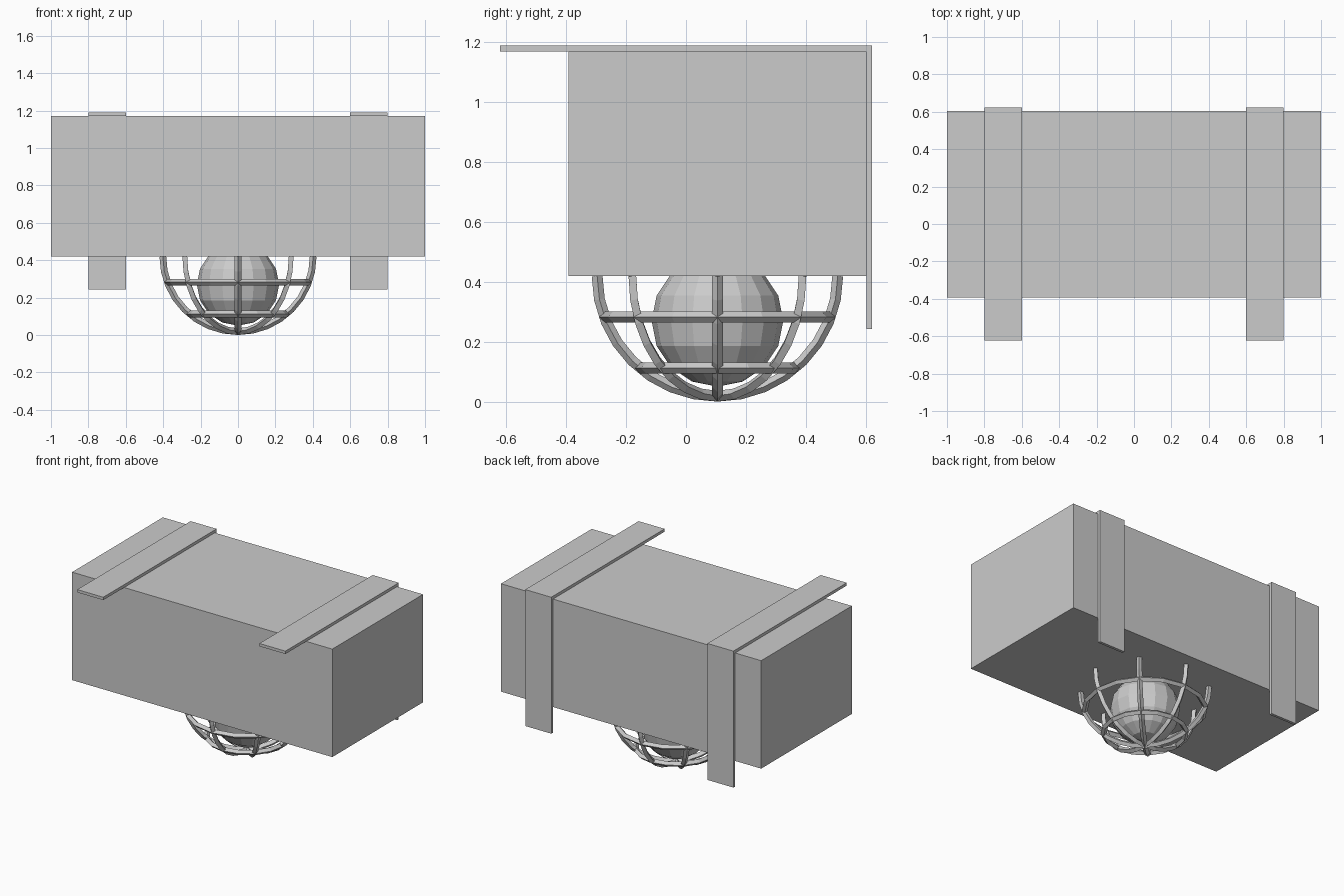
import bpy
from math import sin, cos, pi, radians

if "Cube" in bpy.data.objects:
    bpy.data.objects.remove(bpy.data.objects["Cube"])

CY = 0.105      # centre of box and lamp in y
CAGE_Z = 0.42   # underside of box
CAGE_R = 0.402
BAR = 0.018


def box(name, x, y, z):
    bpy.ops.mesh.primitive_cube_add(size=1, location=[sum(r) / 2 for r in (x, y, z)])
    ob = bpy.context.object
    ob.name = name
    ob.scale = [r[1] - r[0] for r in (x, y, z)]
    return ob


def tube(name, points, cyclic=False):
    cu = bpy.data.curves.new(name, 'CURVE')
    cu.dimensions = '3D'
    cu.bevel_depth = BAR
    cu.bevel_resolution = 0
    cu.use_fill_caps = not cyclic
    sp = cu.splines.new('POLY')
    sp.points.add(len(points) - 1)
    for p, co in zip(sp.points, points):
        p.co = (*co, 1)
    sp.use_cyclic_u = cyclic
    sp.use_smooth = False
    ob = bpy.data.objects.new(name, cu)
    bpy.context.collection.objects.link(ob)


def on_cage(turn, drop):
    r = CAGE_R * cos(drop)
    return (r * cos(turn), CY + r * sin(turn), CAGE_Z - CAGE_R * sin(drop))


# Main housing
box("housing", (-1, 1), (-0.393, 0.603), (0.42, 1.17))

# Mounting straps: over the top and down the back
for side, x in (("left", (-0.8, -0.6)), ("right", (0.6, 0.8))):
    box(side + "_top_strap", x, (-0.622, 0.622), (1.17, 1.19))
    box(side + "_back_strap", x, (0.603, 0.622), (0.242, 1.17))

# Low-poly bulb
bpy.ops.mesh.primitive_uv_sphere_add(segments=16, ring_count=8, radius=0.22,
                                     location=(0, CY, 0.27))
bpy.context.object.name = "bulb"

# Cage ribs: four half circles crossing at the bottom
for i in range(4):
    tube("cage_rib_%d" % (i + 1),
         [on_cage(i * pi / 4, pi * k / 16) for k in range(17)])

# Cage hoops
for i, drop in enumerate((20, 50)):
    tube("cage_hoop_%d" % (i + 1),
         [on_cage(2 * pi * k / 16, radians(drop)) for k in range(16)], True)
